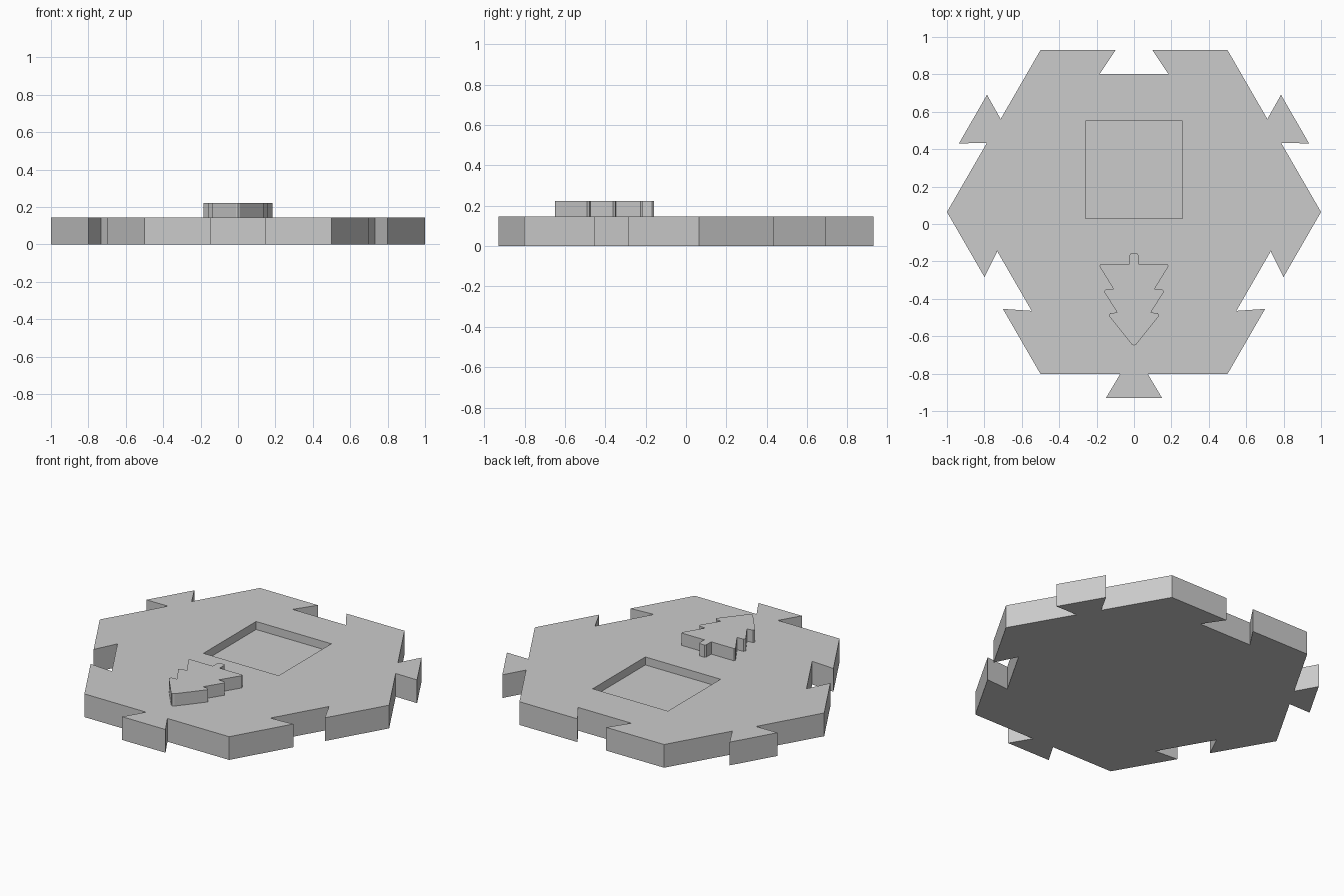
import bpy
import bmesh
from math import sin, cos, radians, sqrt

cube = bpy.data.objects.get("Cube")
if cube:
    bpy.data.objects.remove(cube, do_unlink=True)

THICK = 0.145            # tile thickness
CENTRE_Y = 0.064         # hexagon centre
APOTHEM = sqrt(3) / 2    # hexagon with unit side
JOINT = 0.128            # dovetail depth
TREE_TOP = 0.222
RECESS_DEPTH = 0.05

grey = bpy.data.materials.new("plain grey")
grey.use_nodes = True
colour = (0.6, 0.6, 0.6, 1)
grey.diffuse_color = colour
grey.node_tree.nodes["Principled BSDF"].inputs["Base Color"].default_value = colour


def prism(name, outline, bottom, top):
    """Extrude a flat outline between two heights."""
    bm = bmesh.new()
    face = bm.faces.new([bm.verts.new((x, y, bottom)) for x, y in outline])
    new = bmesh.ops.extrude_face_region(bm, geom=[face])["geom"]
    verts = [v for v in new if isinstance(v, bmesh.types.BMVert)]
    bmesh.ops.translate(bm, verts=verts, vec=(0, 0, top - bottom))
    bmesh.ops.recalc_face_normals(bm, faces=bm.faces)
    mesh = bpy.data.meshes.new(name)
    bm.to_mesh(mesh)
    bm.free()
    mesh.materials.append(grey)
    obj = bpy.data.objects.new(name, mesh)
    bpy.context.collection.objects.link(obj)
    return obj


# Hexagonal tile: dovetail tabs and sockets alternate around the edges
TAB = [(-0.5, 0), (-0.074, 0), (-0.15, JOINT), (0.15, JOINT), (0.074, 0)]
SOCKET = [(-0.5, 0), (-0.098, 0), (-0.184, -JOINT), (0.184, -JOINT), (0.098, 0)]
outline = []
for k in range(6):
    a = radians(60 * k - 90)
    for along, out in (SOCKET if k % 2 else TAB):
        r = APOTHEM + out
        outline.append((r * cos(a) - along * sin(a),
                        r * sin(a) + along * cos(a) + CENTRE_Y))
tile = prism("hexagon_tile", outline, 0, THICK)

# Square recess in the top
cutter = prism("recess_cutter", [(-0.26, 0.03), (0.26, 0.03), (0.26, 0.55), (-0.26, 0.55)],
               THICK - RECESS_DEPTH, THICK + 0.1)
cutter.hide_render = True
cut = tile.modifiers.new("recess", 'BOOLEAN')
cut.operation = 'DIFFERENCE'
cut.solver = 'EXACT'
cut.object = cutter
bpy.context.view_layer.objects.active = tile
bpy.ops.object.modifier_apply(modifier=cut.name)
bpy.data.objects.remove(cutter, do_unlink=True)

# Raised fir tree: half outline from trunk to tip, mirrored
half = [(0.017, -0.158), (0.024, -0.168), (0.024, -0.215), (0.18, -0.215), (0.185, -0.225),
        (0.11, -0.347), (0.152, -0.349), (0.16, -0.362), (0.09, -0.473), (0.128, -0.477),
        (0.135, -0.49), (0.012, -0.643)]
tree = half + [(0, -0.65)] + [(-x, y) for x, y in reversed(half)]
prism("fir_tree", tree, THICK, TREE_TOP)
